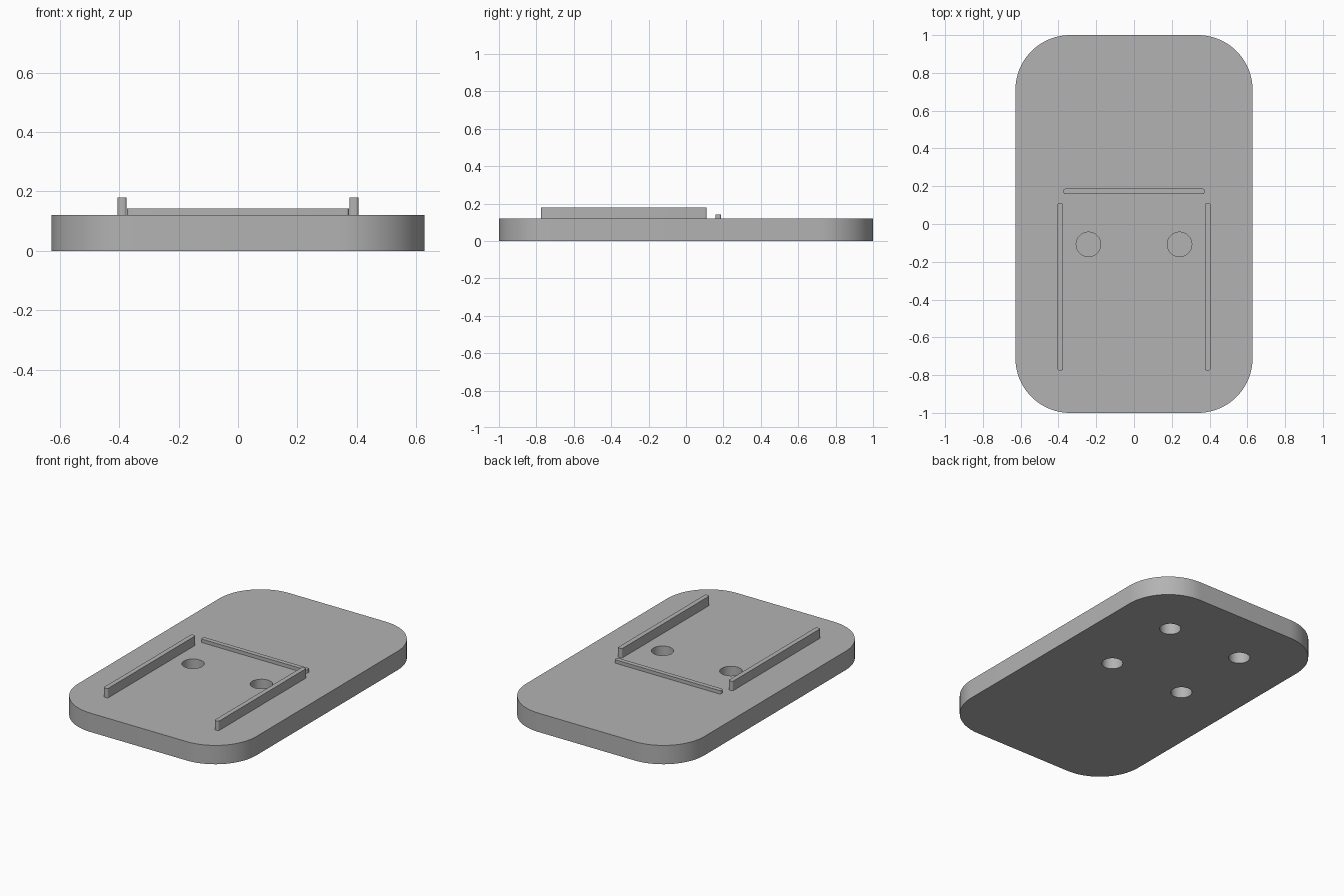
import bpy
import bmesh
from math import cos, sin, pi, radians

if "Cube" in bpy.data.objects:
    bpy.data.objects.remove(bpy.data.objects["Cube"], do_unlink=True)

grey = bpy.data.materials.new("plain_grey")
grey.use_nodes = True
colour = (0.45, 0.45, 0.45, 1)
grey.diffuse_color = colour
grey.node_tree.nodes["Principled BSDF"].inputs["Base Color"].default_value = colour


def rounded_block(name, x0, x1, y0, y1, z0, z1, radius, steps):
    """Upright block whose vertical edges are rounded."""
    bm = bmesh.new()
    centres = [(x1 - radius, y1 - radius), (x0 + radius, y1 - radius),
               (x0 + radius, y0 + radius), (x1 - radius, y0 + radius)]
    ring = []
    for corner, (cx, cy) in enumerate(centres):
        for i in range(steps + 1):
            a = (corner + i / steps) * pi / 2
            ring.append(bm.verts.new((cx + radius * cos(a), cy + radius * sin(a), z0)))
    base = bm.faces.new(ring)
    top = bmesh.ops.extrude_face_region(bm, geom=[base])["geom"]
    verts = [v for v in top if isinstance(v, bmesh.types.BMVert)]
    bmesh.ops.translate(bm, verts=verts, vec=(0, 0, z1 - z0))
    bmesh.ops.recalc_face_normals(bm, faces=bm.faces)
    mesh = bpy.data.meshes.new(name)
    bm.to_mesh(mesh)
    bm.free()
    mesh.materials.append(grey)
    obj = bpy.data.objects.new(name, mesh)
    bpy.context.collection.objects.link(obj)
    return obj


def smooth(obj):
    bpy.ops.object.select_all(action="DESELECT")
    obj.select_set(True)
    bpy.context.view_layer.objects.active = obj
    bpy.ops.object.shade_smooth_by_angle(angle=radians(30))


def drill(target, x, y, z, radius, depth):
    """Cut a blind round hole reaching depth to either side of z."""
    bpy.ops.mesh.primitive_cylinder_add(vertices=48, radius=radius, depth=2 * depth,
                                        location=(x, y, z))
    cutter = bpy.context.object
    cutter.hide_render = True
    cutter.data.materials.append(grey)
    mod = target.modifiers.new("hole", "BOOLEAN")
    mod.operation = "DIFFERENCE"
    mod.solver = "EXACT"
    mod.object = cutter
    bpy.context.view_layer.objects.active = target
    bpy.ops.object.modifier_apply(modifier=mod.name)
    bpy.data.objects.remove(cutter, do_unlink=True)


# Base plate with rounded corners
THICK = 0.12
plate = rounded_block("base_plate", -0.628, 0.628, -1, 1, 0, THICK, 0.29, 20)

# Blind holes: two in the top, four in the underside
for side in (-1, 1):
    drill(plate, side * 0.241, -0.108, THICK, 0.065, 0.08)
    for y in (0.115, 0.635):
        drill(plate, side * 0.26, y, 0, 0.061, 0.08)
smooth(plate)

# Side rails and low stop bar, set slightly into the plate
SINK = THICK - 0.01
for name, x in (("left_rail", 0.39), ("right_rail", -0.39)):
    smooth(rounded_block(name, x - 0.015, x + 0.015, -0.775, 0.11, SINK, 0.18, 0.009, 5))
smooth(rounded_block("stop_bar", -0.373, 0.373, 0.158, 0.187, SINK, 0.142, 0.009, 5))
